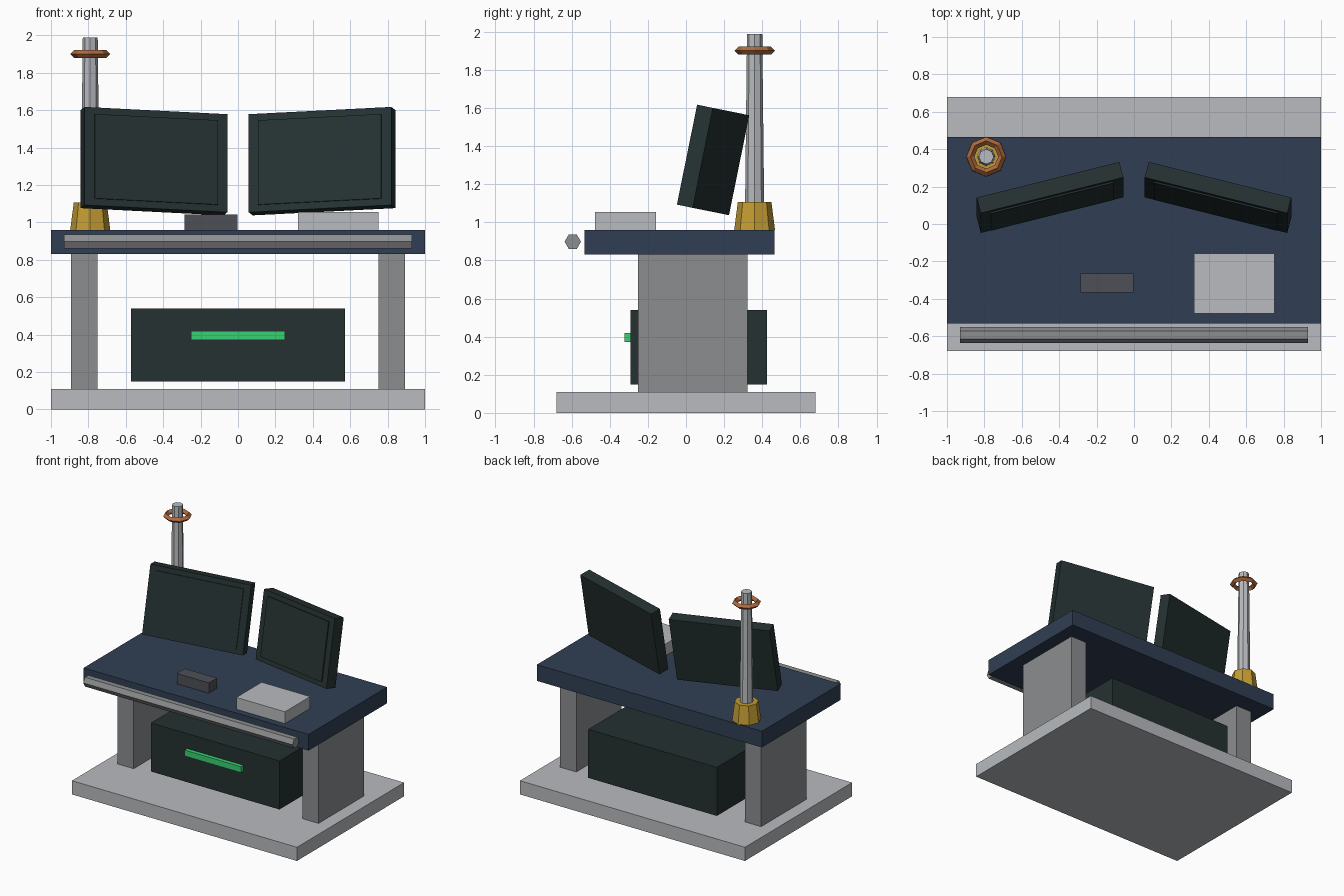
import bpy
import math
from mathutils import Matrix, Vector

if "Cube" in bpy.data.objects:
    bpy.data.objects.remove(bpy.data.objects["Cube"], do_unlink=True)


def material(name, rgb):
    """Flat material from 0-255 display values, stored as linear."""
    lin = [((c / 255 + 0.055) / 1.055) ** 2.4 for c in rgb]
    mat = bpy.data.materials.new(name)
    mat.use_nodes = True
    mat.diffuse_color = (*lin, 1)
    mat.node_tree.nodes["Principled BSDF"].inputs["Base Color"].default_value = (*lin, 1)
    return mat


light_grey = material("light grey", (184, 187, 191))
mid_grey = material("mid grey", (140, 141, 143))
charcoal = material("charcoal", (78, 80, 86))
navy = material("navy", (48, 62, 83))
dark_green = material("dark green", (37, 49, 49))
bright_green = material("bright green", (56, 208, 115))
brass = material("brass", (196, 156, 50))
copper = material("copper", (178, 107, 62))


def finish(name, mat):
    obj = bpy.context.object
    obj.name = name
    obj.data.materials.append(mat)
    return obj


def box(name, mat, x, y, z):
    """Box from (min, max) ranges on each axis."""
    bpy.ops.mesh.primitive_cube_add(size=1)
    obj = finish(name, mat)
    mid = Vector([sum(r) / 2 for r in (x, y, z)])
    size = [r[1] - r[0] for r in (x, y, z)]
    obj.data.transform(Matrix.Translation(mid) @ Matrix.Diagonal((*size, 1)))
    return obj


def tapered(name, mat, sides, r_bottom, r_top, z, xy):
    bpy.ops.mesh.primitive_cone_add(vertices=sides, radius1=r_bottom, radius2=r_top,
                                    depth=z[1] - z[0], location=(*xy, sum(z) / 2))
    return finish(name, mat)


# Base, legs and desk top
box("base_plate", light_grey, (-1, 1), (-0.68, 0.68), (0, 0.11))
box("right_leg", mid_grey, (-0.893, -0.75), (-0.253, 0.322), (0.11, 0.83))
box("left_leg", mid_grey, (0.75, 0.893), (-0.253, 0.322), (0.11, 0.83))
box("desk_top", navy, (-1, 1), (-0.532, 0.465), (0.83, 0.96))

# Storage chest and its handle
box("chest", dark_green, (-0.572, 0.572), (-0.29, 0.425), (0.15, 0.54))
box("chest_handle", bright_green, (-0.25, 0.25), (-0.322, -0.29), (0.372, 0.42))

# Things lying on the desk
box("small_block", charcoal, (-0.287, -0.002), (-0.367, -0.264), (0.96, 1.043))
box("tray", light_grey, (0.32, 0.752), (-0.478, -0.157), (0.96, 1.055))

# Six-sided rail along the front edge
bpy.ops.mesh.primitive_cylinder_add(vertices=6, radius=0.043, depth=1.86,
                                    location=(0, -0.594, 0.898),
                                    rotation=(0, math.pi / 2, 0))
finish("front_rail", mid_grey)

# Two screens, turned inward and leaning back
W, D, H = 0.787, 0.087, 0.535
for side, sign in (("right", -1), ("left", 1)):
    pose = (Matrix.Translation((sign * 0.449, 0.142, 1.327))
            @ Matrix.Rotation(-0.2, 4, 'X') @ Matrix.Rotation(-sign * 0.25, 4, 'Z'))
    case = box(side + "_monitor", dark_green, (-W / 2, W / 2), (-D / 2, D / 2), (-H / 2, H / 2))
    panel = box(side + "_screen", dark_green, (-0.34, 0.34),
                (-D / 2 - 0.009, -D / 2), (-0.23, 0.23))
    for obj in (case, panel):
        obj.matrix_world = pose

# Mast with brass foot and copper ring
MAST = (-0.79, 0.36)
tapered("mast_foot", brass, 8, 0.107, 0.088, (0.96, 1.107), MAST)
tapered("mast_pole", light_grey, 8, 0.05, 0.04, (1.1, 1.988), MAST)
bpy.ops.mesh.primitive_torus_add(major_segments=8, minor_segments=4, major_radius=0.085,
                                 minor_radius=0.021, location=(*MAST, 1.9))
finish("mast_ring", copper)
